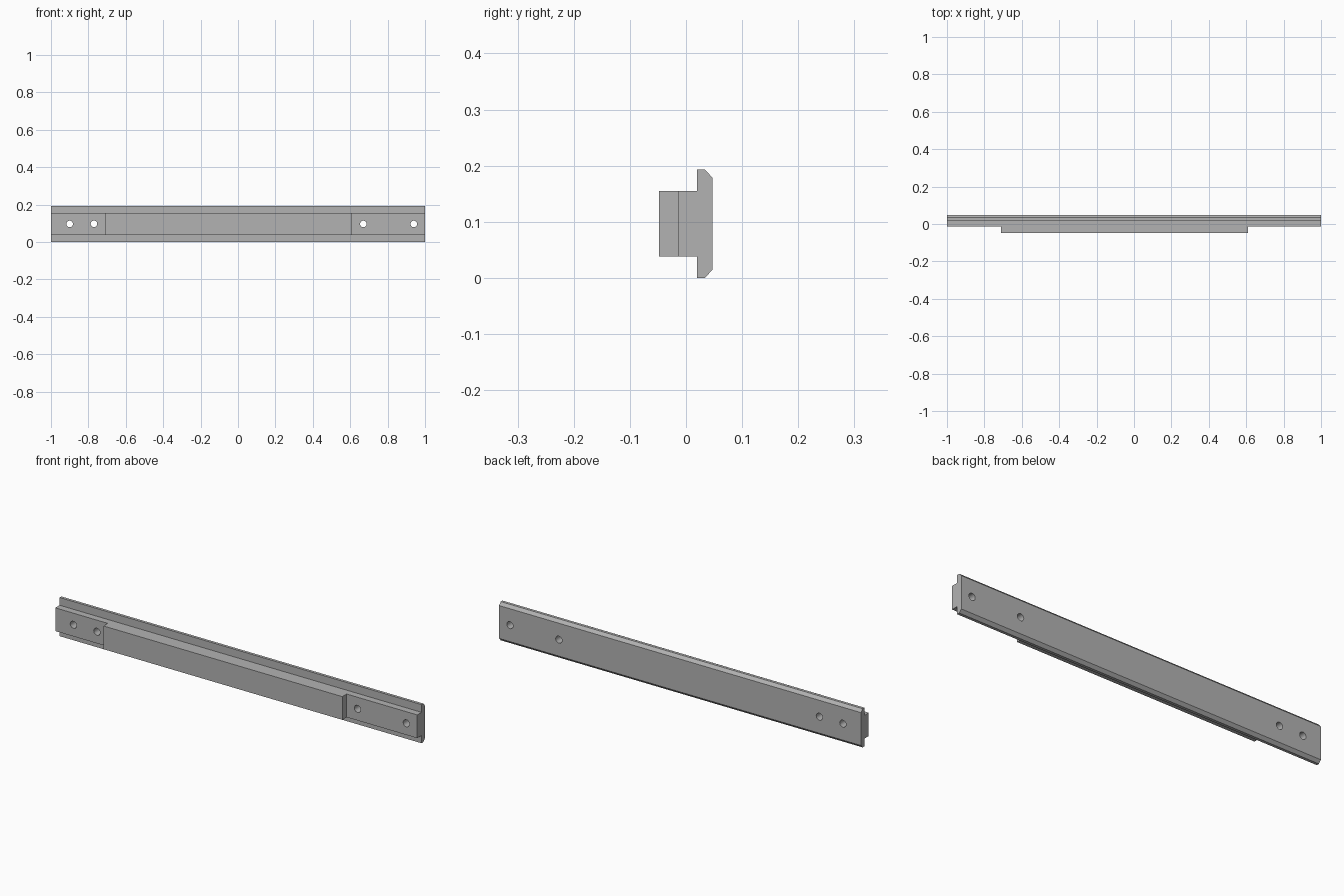
import bpy
import bmesh
import math
from mathutils import Matrix, Vector

cube = bpy.data.objects.get("Cube")
if cube:
    bpy.data.objects.remove(cube, do_unlink=True)

MID_Z = 0.0965
FRONT, STEP, BACK = -0.048, -0.014, 0.047

grey = bpy.data.materials.new("steel_grey")
grey.use_nodes = True
grey.diffuse_color = (0.45, 0.45, 0.45, 1)
grey.node_tree.nodes["Principled BSDF"].inputs["Base Color"].default_value = (0.45, 0.45, 0.45, 1)


def add_object(name, bm):
    bmesh.ops.recalc_face_normals(bm, faces=bm.faces)
    mesh = bpy.data.meshes.new(name)
    bm.to_mesh(mesh)
    bm.free()
    mesh.materials.append(grey)
    obj = bpy.data.objects.new(name, mesh)
    bpy.context.collection.objects.link(obj)
    return obj


def end_notch(name, x0, x1):
    bm = bmesh.new()
    size = Vector((x1 - x0, 0.2, 0.4))
    centre = Vector(((x0 + x1) / 2, STEP - 0.1, MID_Z))
    bmesh.ops.create_cube(bm, size=1, matrix=Matrix.Translation(centre) @ Matrix.Diagonal(size).to_4x4())
    return add_object(name, bm)


def screw_hole(name, x):
    bm = bmesh.new()
    turn = Matrix.Translation((x, 0, MID_Z)) @ Matrix.Rotation(math.pi / 2, 4, "X")
    bmesh.ops.create_cone(bm, cap_ends=True, segments=32, radius1=0.0175, radius2=0.0175, depth=0.4, matrix=turn)
    return add_object(name, bm)


# Rail: mirrored T-shaped cross-section with chamfered back edges, swept along x
half = [(FRONT, 0.058), (0.02, 0.058), (0.02, MID_Z), (0.034, MID_Z), (BACK, 0.082)]
section = [(y, MID_Z + h) for y, h in half] + [(y, MID_Z - h) for y, h in reversed(half)]
bm = bmesh.new()
face = bm.faces.new([bm.verts.new((-1, y, z)) for y, z in section])
swept = bmesh.ops.extrude_face_region(bm, geom=[face], use_keep_orig=True)
bmesh.ops.translate(bm, vec=(2, 0, 0), verts=[v for v in swept["geom"] if isinstance(v, bmesh.types.BMVert)])
rail = add_object("slide_rail", bm)

# Thinner ends and through holes
cutters = [end_notch("right_notch", -1.2, -0.71), end_notch("left_notch", 0.61, 1.2)]
cutters += [screw_hole("screw_hole", x) for x in (-0.9, -0.77, 0.67, 0.94)]

bpy.ops.object.select_all(action="DESELECT")
rail.select_set(True)
bpy.context.view_layer.objects.active = rail
for cutter in cutters:
    cutter.hide_render = True
    cut = rail.modifiers.new(cutter.name, "BOOLEAN")
    cut.operation = "DIFFERENCE"
    cut.solver = "EXACT"
    cut.object = cutter
    bpy.ops.object.modifier_apply(modifier=cut.name)
    bpy.data.objects.remove(cutter, do_unlink=True)

bpy.ops.object.shade_smooth_by_angle(angle=math.radians(30))
